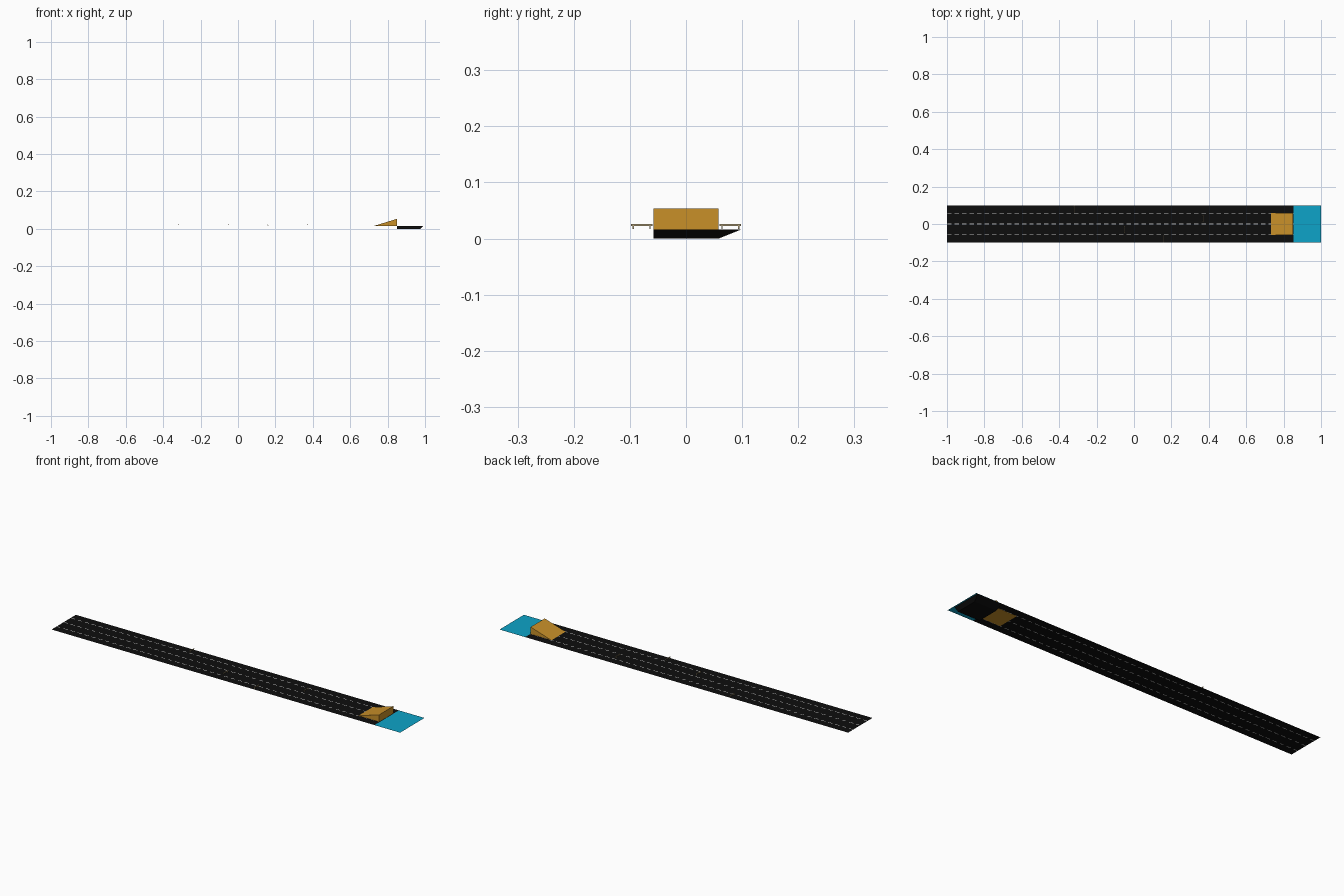
import bpy, bmesh

if "Cube" in bpy.data.objects:
    bpy.data.objects.remove(bpy.data.objects["Cube"])

ROAD_Z = 0.017
POOL_X = 0.853


def material(name, rgb):
    m = bpy.data.materials.new(name)
    m.diffuse_color = (*rgb, 1)
    m.use_nodes = True
    m.node_tree.nodes["Principled BSDF"].inputs["Base Color"].default_value = m.diffuse_color
    return m


asphalt = material("asphalt", (0.004, 0.004, 0.004))
paint = material("white_paint", (0.75, 0.75, 0.75))
kerb = material("kerb_grey", (0.2, 0.2, 0.2))
wood = material("ramp_orange", (0.58, 0.28, 0.022))
blue = material("water_blue", (0.004, 0.37, 0.58))
tan = material("barrier_tan", (0.5, 0.4, 0.22))


def finish(name, bm, mats):
    bmesh.ops.recalc_face_normals(bm, faces=bm.faces)
    me = bpy.data.meshes.new(name)
    bm.to_mesh(me)
    bm.free()
    for m in mats:
        me.materials.append(m)
    ob = bpy.data.objects.new(name, me)
    bpy.context.collection.objects.link(ob)
    return ob


def mesh(name, verts, faces, mat):
    bm = bmesh.new()
    vs = [bm.verts.new(v) for v in verts]
    for f in faces:
        bm.faces.new([vs[i] for i in f])
    return finish(name, bm, [mat])


# Road: a flat sheet divided into lanes, dash cells and edge strips
ys = [-0.1, -0.098, -0.06, -0.056, -0.002, 0.002, 0.056, 0.06, 0.098, 0.1]
xs = []
x = -1.0
while x < POOL_X:
    xs += [x, min(x + 0.024, POOL_X)]
    x += 0.04
if xs[-1] < POOL_X:
    xs.append(POOL_X)
bm = bmesh.new()
grid = [[bm.verts.new((x, y, ROAD_Z)) for y in ys] for x in xs]
for i in range(len(xs) - 1):
    for j in range(len(ys) - 1):
        f = bm.faces.new((grid[i][j], grid[i + 1][j], grid[i + 1][j + 1], grid[i][j + 1]))
        if j in (0, 8):
            f.material_index = 2
        elif j in (2, 4, 6) and i % 2 == 0:
            f.material_index = 1
finish("road", bm, [asphalt, paint, kerb])

# Water surface
mesh("water", [(POOL_X, -0.1, ROAD_Z), (1, -0.1, ROAD_Z), (1, 0.1, ROAD_Z), (POOL_X, 0.1, ROAD_Z)],
     [(0, 1, 2, 3)], blue)

# Pool basin below the water, sloping out at the end and at the back
t = ROAD_Z - 0.0006
mesh("pool_basin",
     [(0.85, -0.058, 0), (0.975, -0.058, 0), (0.975, 0.058, 0), (0.85, 0.058, 0),
      (0.85, -0.058, t), (0.993, -0.058, t), (0.993, 0.099, t), (0.85, 0.099, t)],
     [(0, 1, 2, 3), (0, 1, 5, 4), (1, 2, 6, 5), (2, 3, 7, 6), (3, 0, 4, 7)], asphalt)

# Jump ramp wedge
b = ROAD_Z - 0.0005
mesh("jump_ramp",
     [(0.73, -0.058, b), (0.851, -0.058, b), (0.851, -0.058, 0.054),
      (0.73, 0.058, b), (0.851, 0.058, b), (0.851, 0.058, 0.054)],
     [(0, 1, 2), (3, 5, 4), (0, 3, 4, 1), (1, 4, 5, 2), (0, 2, 5, 3)], wood)


def add_box(bm, x0, x1, y0, y1, z0, z1, lean=0):
    vs = [bm.verts.new((px + (lean if pz == z0 else 0), py, pz))
          for px in (x0, x1) for py in (y0, y1) for pz in (z0, z1)]
    for f in ((0, 1, 3, 2), (4, 6, 7, 5), (0, 4, 5, 1), (2, 3, 7, 6), (0, 2, 6, 4), (1, 5, 7, 3)):
        bm.faces.new([vs[i] for i in f])


# Barriers: a board on two pairs of splayed legs, one in each lane
for n, (cx, cy) in enumerate([(-0.32, 0.079), (-0.05, -0.03), (0.16, -0.079), (0.37, 0.03)]):
    bm = bmesh.new()
    add_box(bm, cx - 0.0015, cx + 0.0015, cy - 0.019, cy + 0.019, 0.0225, 0.026)
    for s in (-1, 1):
        ly = cy + s * 0.015
        for lean in (-0.002, 0.002):
            add_box(bm, cx - 0.0006, cx + 0.0006, ly - 0.001, ly + 0.001, ROAD_Z, 0.0225, lean)
    finish(f"barrier_{n + 1}", bm, [tan])
